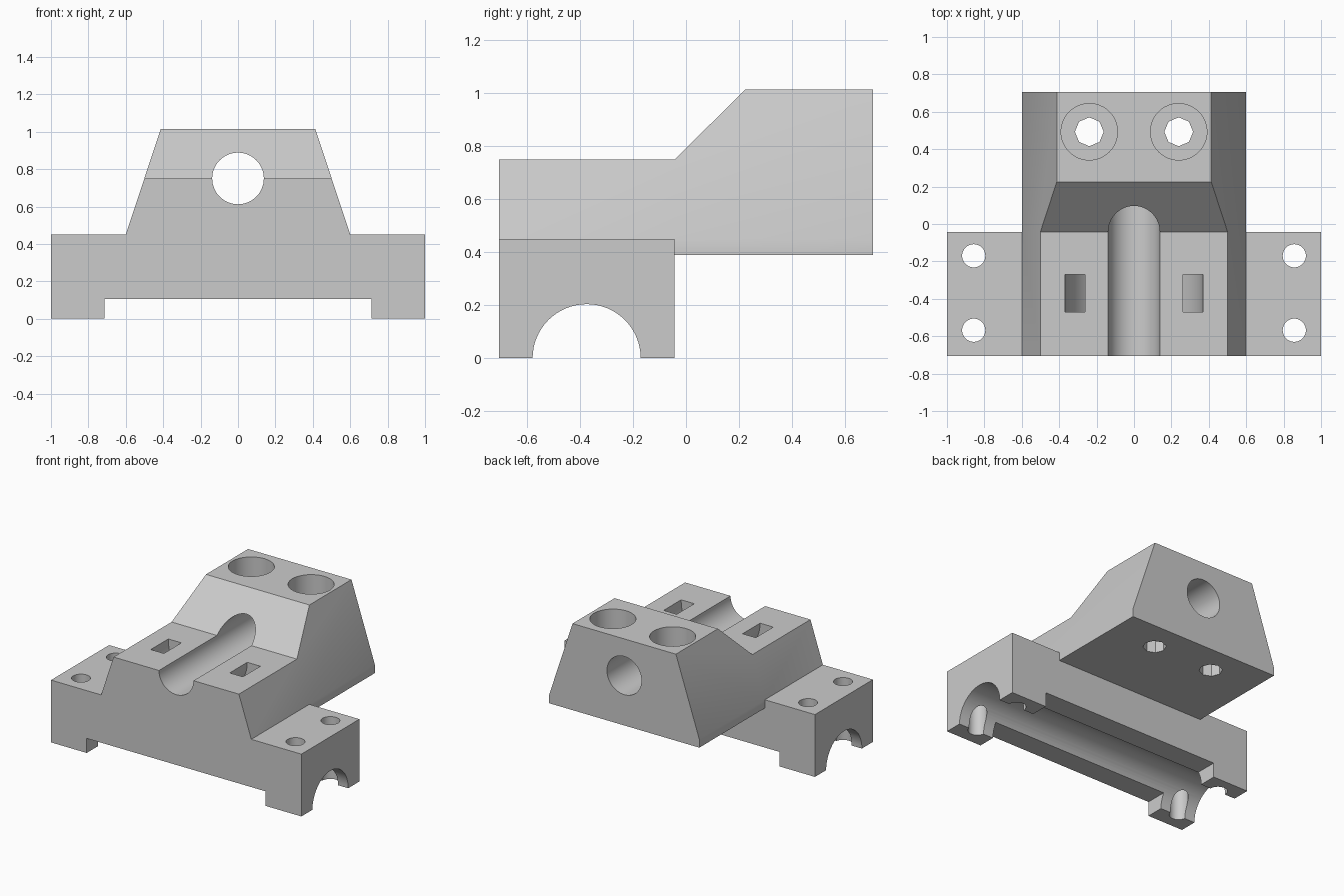
import bpy
import bmesh
from math import radians
from mathutils import Matrix, Vector

if "Cube" in bpy.data.objects:
    bpy.data.objects.remove(bpy.data.objects["Cube"])

grey = bpy.data.materials.new("plain grey")
grey.use_nodes = True
grey.diffuse_color = (0.6, 0.6, 0.6, 1)
grey.node_tree.nodes["Principled BSDF"].inputs["Base Color"].default_value = (0.6, 0.6, 0.6, 1)


def make_object(name, bm):
    bmesh.ops.recalc_face_normals(bm, faces=bm.faces)
    mesh = bpy.data.meshes.new(name)
    bm.to_mesh(mesh)
    bm.free()
    mesh.materials.append(grey)
    obj = bpy.data.objects.new(name, mesh)
    bpy.context.collection.objects.link(obj)
    return obj


def prism(name, points, axis, start, end):
    """Extrude a profile: (x, z) points along y, or (y, z) points along x."""
    bm = bmesh.new()
    place = (lambda a, b: (a, start, b)) if axis == "y" else (lambda a, b: (start, a, b))
    face = bm.faces.new([bm.verts.new(place(a, b)) for a, b in points])
    step = Vector((0, end - start, 0)) if axis == "y" else Vector((end - start, 0, 0))
    extruded = bmesh.ops.extrude_face_region(bm, geom=[face])["geom"]
    bmesh.ops.translate(bm, vec=step, verts=[v for v in extruded if isinstance(v, bmesh.types.BMVert)])
    return make_object(name, bm)


def box(name, x, y, z):
    return prism(name, [(x[0], z[0]), (x[1], z[0]), (x[1], z[1]), (x[0], z[1])], "y", *y)


def cylinder(name, centre, radius, length, axis="z", sides=48):
    bm = bmesh.new()
    turn = {"x": Matrix.Rotation(radians(90), 4, "Y"),
            "y": Matrix.Rotation(radians(90), 4, "X"),
            "z": Matrix.Identity(4)}[axis]
    bmesh.ops.create_cone(bm, cap_ends=True, segments=sides, radius1=radius, radius2=radius,
                          depth=length, matrix=Matrix.Translation(centre) @ turn)
    return make_object(name, bm)


def cut(target, cutter):
    """Subtract a cutter from the target and discard the cutter."""
    mod = target.modifiers.new("cut", "BOOLEAN")
    mod.operation = "DIFFERENCE"
    mod.solver = "EXACT"
    mod.object = cutter
    graph = bpy.context.evaluated_depsgraph_get()
    mesh = bpy.data.meshes.new_from_object(target.evaluated_get(graph))
    target.modifiers.clear()
    target.data = mesh
    bpy.data.objects.remove(cutter)


# Main body: symmetric front outline with feet, wings and tapered saddle
FRONT, BACK, STEP = -0.705, 0.705, -0.043
half = [(0.715, 0.105), (0.715, 0), (1, 0), (1, 0.45), (0.6, 0.45), (0.413, 1.015)]
outline = half + [(-x, z) for x, z in reversed(half)]
body = prism("bearing_mount_body", outline, "y", FRONT, BACK)

# Shape the side: open space below the rear overhang, and the lowered front deck
cut(body, box("rear_clearance", (-1.2, 1.2), (STEP, 1), (-0.2, 0.39)))
for side in (-1, 1):
    cut(body, box("wing_clearance", sorted((side * 0.6, side * 1.2)), (STEP, 1), (0.3, 0.6)))
cut(body, prism("deck_clearance", [(-1, 0.75), (STEP, 0.75), (0.225, 1.015), (0.41, 1.2), (-1, 1.2)],
                "x", -1.2, 1.2))

# Long bore through the saddle and half-round channel under the base
cut(body, cylinder("saddle_bore", (0, 0, 0.75), 0.138, 3, "y", 64))
cut(body, cylinder("rod_channel", (0, -0.375, 0), 0.204, 3, "x", 64))

# Curved strap passage running around the bore
strap = cylinder("strap_passage", (0, -0.37, 0.75), 0.368, 0.2, "y", 64)
cut(strap, cylinder("strap_core", (0, -0.37, 0.75), 0.263, 1, "y", 64))
cut(body, strap)

for side in (-1, 1):
    # Fixing holes in the wings
    for y in (-0.17, -0.568):
        cut(body, cylinder("wing_hole", (side * 0.857, y, 0.3), 0.062, 1.2))
    # Recessed fastener holes in the rear block
    cut(body, cylinder("fastener_recess", (side * 0.239, 0.493, 1.36), 0.151, 1))
    cut(body, cylinder("fastener_hole", (side * 0.239, 0.493, 0.7), 0.077, 1.2, sides=8))

# Smooth the round walls and keep the edges crisp
bpy.ops.object.select_all(action="DESELECT")
body.select_set(True)
bpy.context.view_layer.objects.active = body
bpy.ops.object.shade_smooth_by_angle(angle=radians(30))
